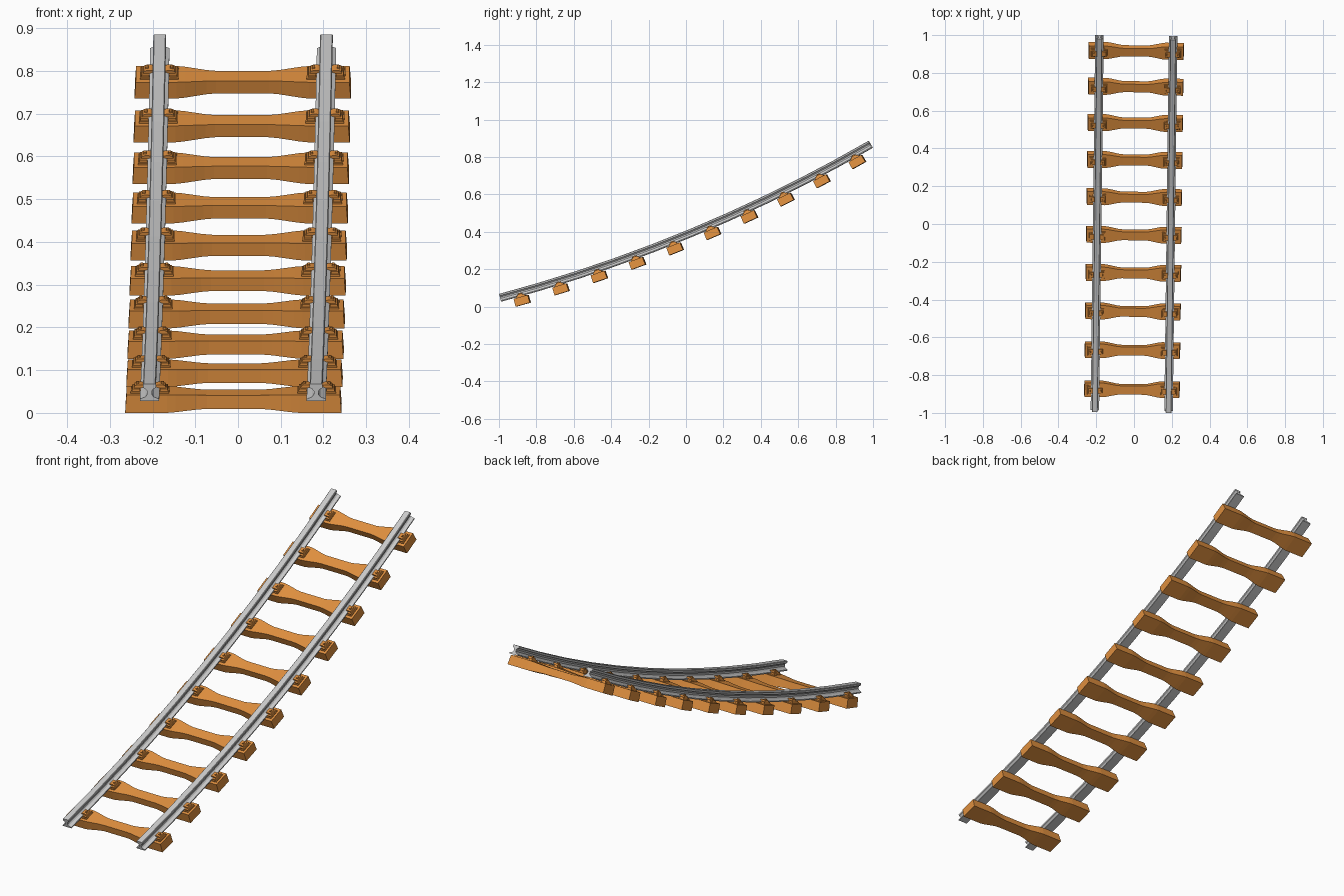
import bpy, bmesh
from math import sin, cos, radians
from mathutils import Matrix, Vector

if "Cube" in bpy.data.objects:
    bpy.data.objects.remove(bpy.data.objects["Cube"])

R, T0, T1 = 8.226, radians(15), radians(30)   # climbing arc of the track
Y0, Z0 = -0.9865, 0.0276
GAUGE = 0.195
YAW = Matrix.Rotation(radians(-0.7), 4, 'Z')
PAD = 0.004

wood = bpy.data.materials.new("orange_wood")
wood.diffuse_color = (0.75, 0.28, 0.05, 1)
wood.use_nodes = True
wood.node_tree.nodes["Principled BSDF"].inputs["Base Color"].default_value = wood.diffuse_color


def frame(f):
    """Placement at fraction f of the arc: y along the track, z normal to it."""
    t = T0 + (T1 - T0) * f
    p = Vector((0, Y0 + R * (sin(t) - sin(T0)), Z0 + R * (cos(T0) - cos(t))))
    return YAW @ Matrix.Translation(p) @ Matrix.Rotation(t, 4, 'X')


def loft(bm, rings):
    """Skin closed rings of points and cap both ends."""
    vs = [[bm.verts.new(p) for p in r] for r in rings]
    n = len(vs[0])
    for a, b in zip(vs, vs[1:]):
        for i in range(n):
            j = (i + 1) % n
            bm.faces.new((a[i], a[j], b[j], b[i]))
    bm.faces.new(vs[0][::-1])
    bm.faces.new(vs[-1])


def prism(bm, prof, depth, sx=1, x=0, y=0):
    """Extrude an x-z profile along y, centred on y."""
    loft(bm, [[(x + sx * px, y + d, pz) for px, pz in prof]
              for d in (-depth / 2, depth / 2)])


def finish(bm, name, mat=None):
    bmesh.ops.recalc_face_normals(bm, faces=bm.faces)
    me = bpy.data.meshes.new(name)
    bm.to_mesh(me)
    bm.free()
    if mat:
        me.materials.append(mat)
    return me


def place(name, me, m=None):
    ob = bpy.data.objects.new(name, me)
    bpy.context.collection.objects.link(ob)
    if m:
        ob.matrix_world = m
    return ob


# Rails: flat-bottomed section swept along the arc
half = [(0.0225, 0), (0.0225, 0.005), (0.010, 0.010), (0.0055, 0.016),
        (0.0055, 0.024), (0.009, 0.029), (0.015, 0.032), (0.015, 0.040), (0.013, 0.042)]
section = half + [(-x, z) for x, z in reversed(half)]
for side, label in ((-1, "left"), (1, "right")):
    bm = bmesh.new()
    loft(bm, [[frame(i / 10) @ Vector((side * GAUGE + x, 0, z)) for x, z in section]
              for i in range(11)])
    place(label + "_rail", finish(bm, label + "_rail"))

# Sleeper: waisted beam, stations are (x, half width, bottom, top)
st = [(0.253, 0.040, 0, 0.043), (0.155, 0.040, 0, 0.043), (0.135, 0.0375, 0.001, 0.0423),
      (0.085, 0.0275, 0.0045, 0.0392), (0.062, 0.025, 0.0055, 0.0383)]
stations = [(-x, w, b, t) for x, w, b, t in st] + st[::-1]
bm = bmesh.new()
rings = []
for x, w, b, t in stations:
    xt = x * (0.988 if abs(x) > 0.25 else 1)   # slight draft on the ends
    rings.append([Vector((x, -w, b)), Vector((x, w, b)),
                  Vector((xt, w - 0.001, t)), Vector((xt, -w + 0.001, t))])
off = Vector((0, 0, -0.043 - PAD))
loft(bm, [[p + off for p in r] for r in rings])
sleeper = finish(bm, "sleeper", wood)

# Fastener: base plate under the rail, shoulders and bent clips on both sides
bm = bmesh.new()
z = -PAD
prism(bm, [(-0.045, z - 0.001), (0.045, z - 0.001), (0.045, 0), (-0.045, 0)], 0.052)
shoulder = [(0.0235, -0.002), (0.043, -0.002), (0.041, 0.006), (0.0235, 0.006)]
clip = [(0.013, 0.0085), (0.020, 0.006), (0.038, 0.006), (0.036, 0.011),
        (0.029, 0.014), (0.020, 0.014), (0.013, 0.012)]
bolt = [(0.025, 0.012), (0.033, 0.012), (0.032, 0.018), (0.026, 0.018)]
for s in (-1, 1):
    prism(bm, shoulder, 0.044, s)
    prism(bm, clip, 0.028, s)
    prism(bm, bolt, 0.010, s)
fastener = finish(bm, "rail_fastener", wood)

# Ten evenly spaced sleepers, each with two fasteners
for i in range(10):
    m = frame((i + 0.5) / 10)
    place("sleeper", sleeper, m)
    for s in (-1, 1):
        place("rail_fastener", fastener, m @ Matrix.Translation((s * GAUGE, 0, 0)))
